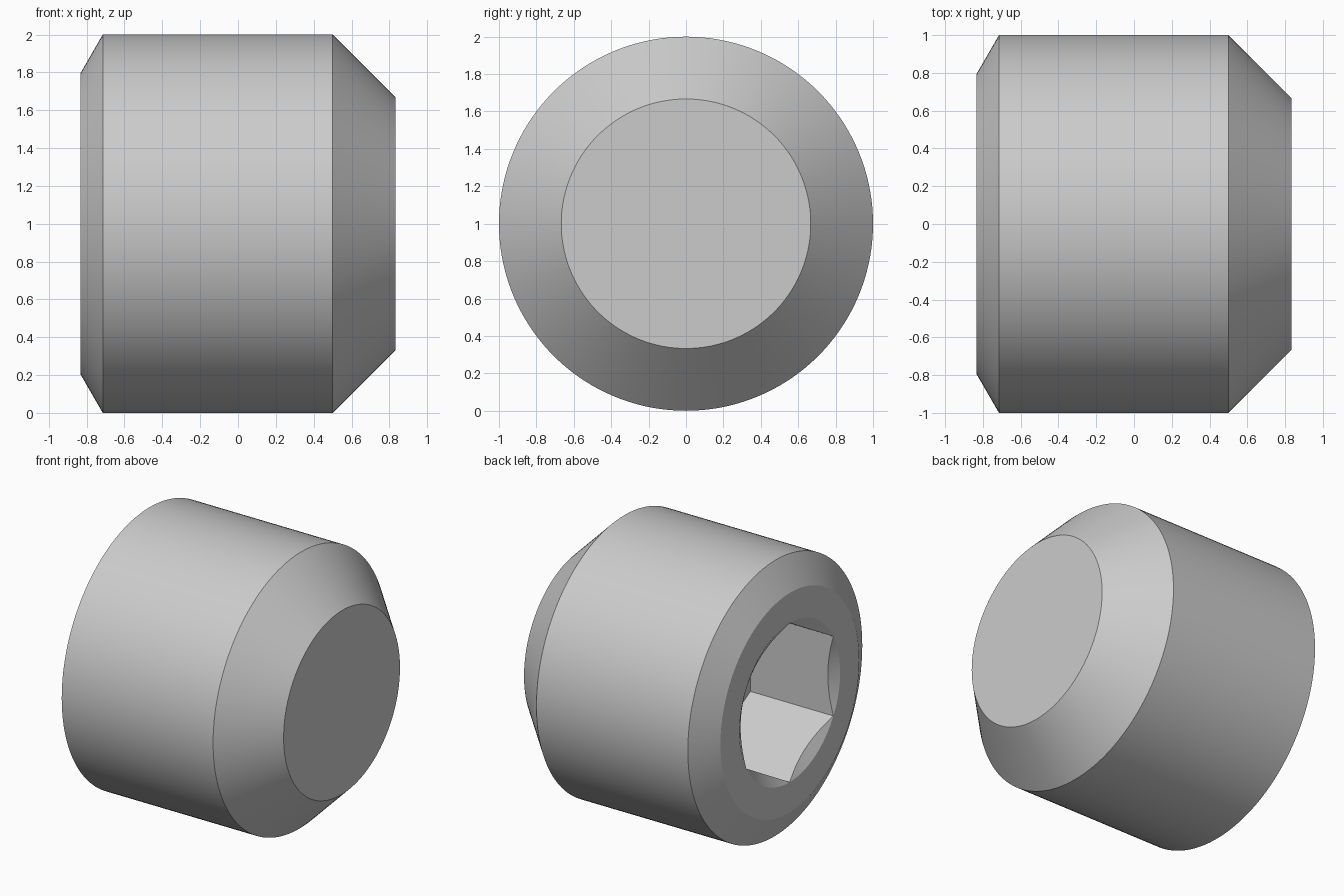
import bpy
import bmesh
from math import pi, cos, sin, tan, radians

cube = bpy.data.objects.get("Cube")
if cube:
    bpy.data.objects.remove(cube, do_unlink=True)

SEGMENTS = 144
HALF_LENGTH = 0.8333
FLAT = 0.5                            # hex centre to flat
CORNER = FLAT / cos(pi / 6)           # hex centre to corner
SOCKET_DEPTH = 0.667
SLOPE = tan(radians(30))              # chamfer depth per unit of radius
END_RADIUS, TIP_RADIUS = 0.795, 0.667


def hex_radius(a):
    """Distance from the axis to a hexagon with flats facing the sides."""
    return FLAT / cos((a + pi / 6) % (pi / 3) - pi / 6)


def mouth_x(a):
    """The countersink cone cuts deepest at the middle of each flat."""
    return -HALF_LENGTH + (CORNER - hex_radius(a)) * SLOPE


def add_ring(bm, x_of, r_of):
    angles = [2 * pi * i / SEGMENTS for i in range(SEGMENTS)]
    return [bm.verts.new((x_of(a), r_of(a) * cos(a), 1 + r_of(a) * sin(a))) for a in angles]


def const(value):
    return lambda a: value


# Rings from the tip, over the body and the socket end, down to the socket floor
sections = [
    (const(HALF_LENGTH), const(TIP_RADIUS)),
    (const(HALF_LENGTH - (1 - TIP_RADIUS)), const(1)),
    (const(-HALF_LENGTH + (1 - END_RADIUS) * SLOPE), const(1)),
    (const(-HALF_LENGTH), const(END_RADIUS)),
    (const(-HALF_LENGTH), const(CORNER)),
    (mouth_x, hex_radius),
    (const(-HALF_LENGTH + SOCKET_DEPTH), hex_radius),
]
bm = bmesh.new()
rings = [add_ring(bm, *s) for s in sections]
for r0, r1 in zip(rings, rings[1:]):
    for i in range(SEGMENTS):
        j = (i + 1) % SEGMENTS
        bm.faces.new((r0[i], r0[j], r1[j], r1[i]))
bm.faces.new(rings[0])                # flat tip
bm.faces.new(rings[-1])               # socket floor
bmesh.ops.remove_doubles(bm, verts=bm.verts, dist=1e-5)
bmesh.ops.recalc_face_normals(bm, faces=bm.faces)

mesh = bpy.data.meshes.new("screw_body")
bm.to_mesh(mesh)
bm.free()
screw = bpy.data.objects.new("screw_body", mesh)
bpy.context.collection.objects.link(screw)

# Plain grey metal
steel = bpy.data.materials.new("steel_grey")
steel.use_nodes = True
steel.diffuse_color = (0.6, 0.6, 0.6, 1)
steel.node_tree.nodes["Principled BSDF"].inputs["Base Color"].default_value = (0.6, 0.6, 0.6, 1)
mesh.materials.append(steel)

# Smooth round surfaces with crisp edges
bpy.ops.object.select_all(action="DESELECT")
screw.select_set(True)
bpy.context.view_layer.objects.active = screw
bpy.ops.object.shade_smooth_by_angle(angle=radians(20))
